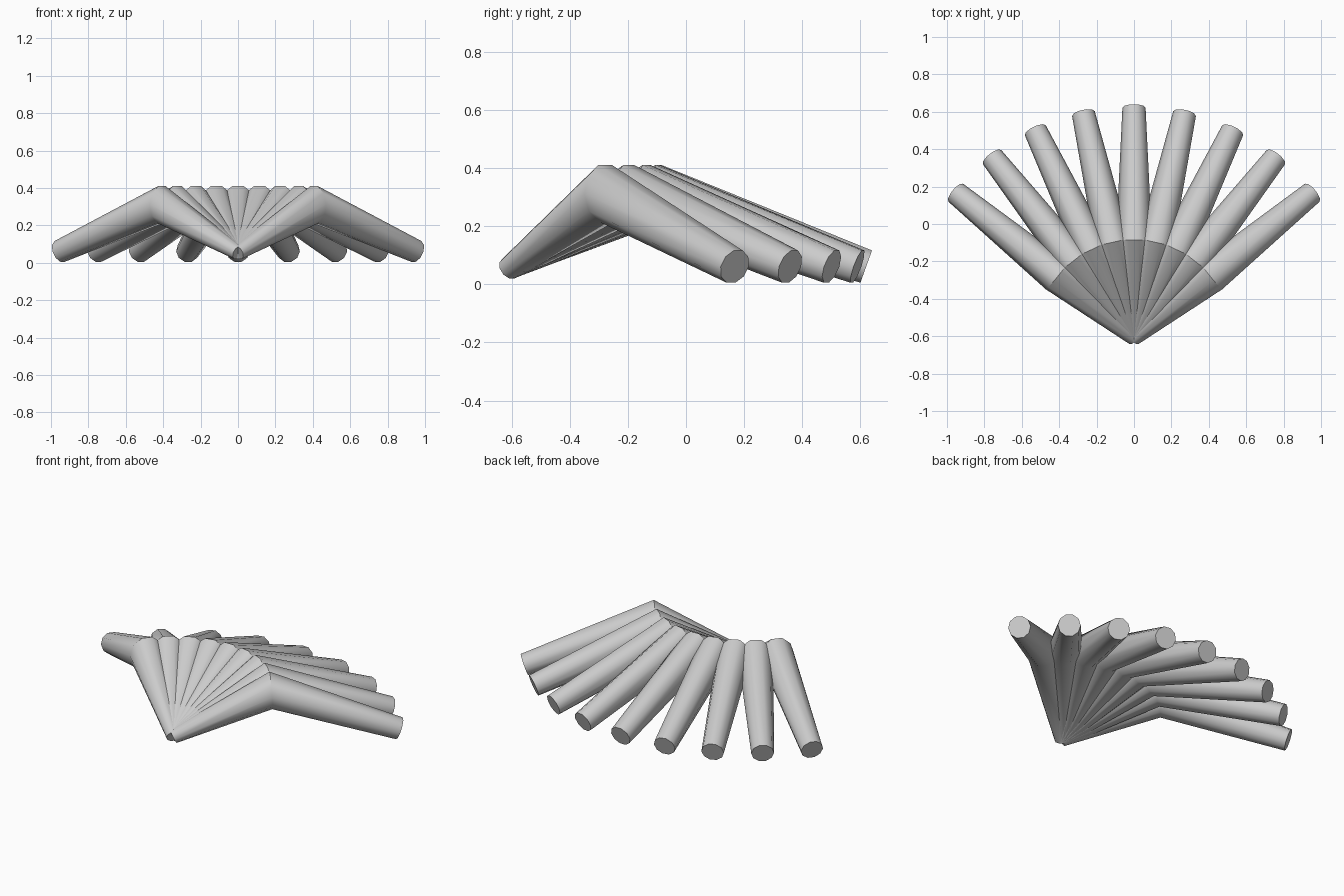
import bpy, bmesh, math
from mathutils import Vector

if "Cube" in bpy.data.objects:
    bpy.data.objects.remove(bpy.data.objects["Cube"])

SIDES = 10
FINGERS = 9
STEP = math.radians(12.7)
ROOT = Vector((0, -0.61, 0.055))


def ring(bm, centre, side, up, r, stretch=1.0):
    """Polygon ring of a tube around centre."""
    return [bm.verts.new(centre + side * (r * math.cos(a)) + up * (r * stretch * math.sin(a)))
            for a in (2 * math.pi * (i + 0.5) / SIDES + math.pi / 2 for i in range(SIDES))]


def finger(name, angle):
    """Tapered tube rising from the shared root to a knee, then sloping down to its tip."""
    out = Vector((math.sin(angle), math.cos(angle), 0))
    side = Vector((out.y, -out.x, 0))
    z = Vector((0, 0, 1))
    knee = ROOT + out * 0.53 + z * 0.257
    tip = ROOT + out * 1.23 + z * 0.006
    d1, d2 = (knee - ROOT).normalized(), (tip - knee).normalized()
    up1, up2 = side.cross(d1), side.cross(d2)
    mitre = (up1 + up2).normalized()

    bm = bmesh.new()
    rings = [ring(bm, ROOT, side, up1, 0.04),
             ring(bm, knee, side, mitre, 0.096, 1 / mitre.dot(up1)),
             ring(bm, tip, side, up2, 0.062)]
    for a, b in zip(rings, rings[1:]):
        for i in range(SIDES):
            j = (i + 1) % SIDES
            bm.faces.new((a[i], a[j], b[j], b[i]))
    bm.faces.new(rings[0])
    bm.faces.new(rings[-1])
    bmesh.ops.recalc_face_normals(bm, faces=bm.faces[:])

    mesh = bpy.data.meshes.new(name)
    bm.to_mesh(mesh)
    bm.free()
    ob = bpy.data.objects.new(name, mesh)
    bpy.context.collection.objects.link(ob)
    bpy.ops.object.select_all(action='DESELECT')
    ob.select_set(True)
    bpy.context.view_layer.objects.active = ob
    bpy.ops.object.shade_smooth_by_angle(angle=math.radians(40))


# Fan of bent fingers sharing one root
for k in range(FINGERS):
    finger(f"fan_finger_{k + 1}", (k - FINGERS // 2) * STEP)
